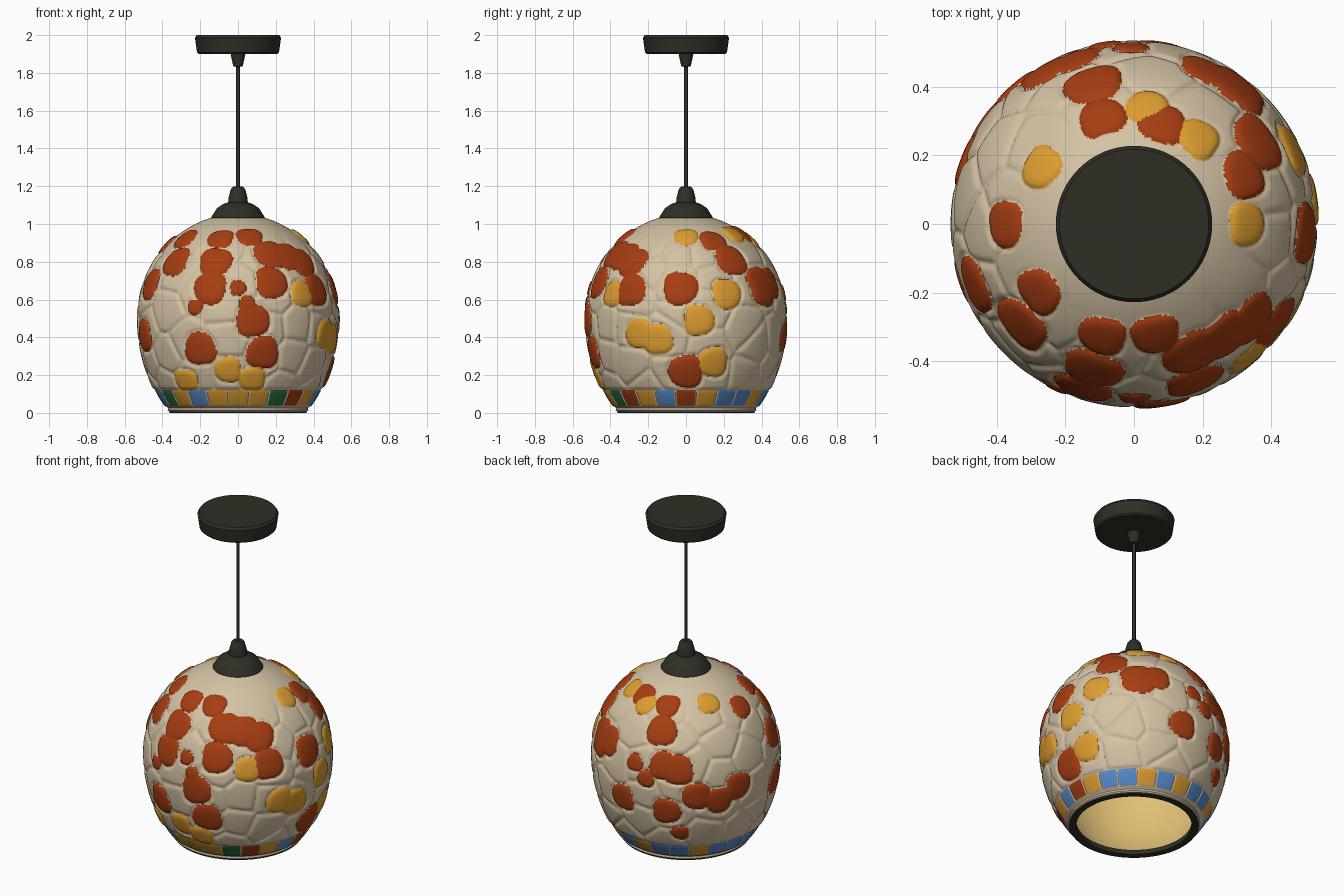
import bpy, bmesh, math, random
from mathutils import Vector, kdtree

if "Cube" in bpy.data.objects:
    bpy.data.objects.remove(bpy.data.objects["Cube"])

random.seed(4)
CREAM, RED, AMBER, BLUE, GREEN, DARK, WARM = range(7)
MATS = []
for name, c in [("cream_plaster", (.66, .54, .37)), ("rust_red", (.38, .047, .006)),
                ("amber", (.73, .34, .03)), ("blue", (.10, .27, .62)),
                ("green", (.026, .17, .06)), ("dark_metal", (.028, .028, .019)),
                ("warm_lining", (.76, .53, .18))]:
    m = bpy.data.materials.new(name)
    m.diffuse_color = (*c, 1)
    m.use_nodes = True
    m.node_tree.nodes["Principled BSDF"].inputs["Base Color"].default_value = m.diffuse_color
    MATS.append(m)


def finish(bm, name, mats, angle=40):
    me = bpy.data.meshes.new(name)
    bm.to_mesh(me)
    bm.free()
    ob = bpy.data.objects.new(name, me)
    bpy.context.collection.objects.link(ob)
    for i in mats:
        me.materials.append(MATS[i])
    bpy.ops.object.select_all(action='DESELECT')
    ob.select_set(True)
    bpy.context.view_layer.objects.active = ob
    bpy.ops.object.shade_smooth_by_angle(angle=math.radians(angle))
    return ob


def lathe(name, prof, mat, n=64, flip=False):
    bm = bmesh.new()
    rings = [[bm.verts.new((r * math.cos(2 * math.pi * i / n), r * math.sin(2 * math.pi * i / n), z))
              for i in range(n)] for r, z in prof]
    for a, b in zip(rings, rings[1:]):
        for i in range(n):
            j = (i + 1) % n
            bm.faces.new((a[i], a[j], b[j], b[i]))
    bmesh.ops.remove_doubles(bm, verts=bm.verts, dist=1e-5)
    if flip:
        bmesh.ops.reverse_faces(bm, faces=bm.faces)
    return finish(bm, name, [mat])


# --- globe base shape: two half ellipsoids
def base_r(z):
    k = (z - .5) / (.55 if z > .5 else .68)
    return .525 * math.sqrt(max(0, 1 - k * k))


def on_globe(a, z):
    r = base_r(z)
    return Vector((r * math.cos(a), r * math.sin(a), z))


pebbles = []


def place(az, el, col, size, spots):
    """Coloured pebbles at (across, up) from the globe centre, as seen from a direction."""
    az, el = math.radians(az), math.radians(el)
    for u, v in spots:
        depth = math.sqrt(max(0, .535 ** 2 - u * u - v * v))
        z = min(.975, .5 + v * math.cos(el) + depth * math.sin(el))
        d = depth * math.cos(el) - v * math.sin(el)
        a = math.atan2(d * math.sin(az) + u * math.cos(az), d * math.cos(az) - u * math.sin(az))
        p = on_globe(a, z)
        s = size * (.8 if z > .88 else 1)          # pebbles shrink towards the top
        east = Vector((-math.sin(a), math.cos(a), 0))
        north = (on_globe(a, z + .01) - on_globe(a, z - .01)).normalized()
        pebbles.append((p, east / s, north / s, col))


place(-90, 0, RED, .087, [(-.27, .42), (-.33, .3), (-.09, .42), (.06, .43), (-.12, .3), (.08, -.01), (-.2, -.16),
                          (.13, -.18), (.17, .34), (.26, .33), (.34, .3), (.18, .19), (.42, .15),
                          (-.5, -.09), (-.47, .18), (-.15, .16)])
place(-90, 0, RED, .042, [(-.23, .06), (0, .16), (.05, .08)])
place(-90, 0, AMBER, .07, [(.34, .13), (-.05, -.27), (.07, -.32), (-.25, -.33)])
place(0, 0, RED, .09, [(-.03, .16), (.14, .41), (.24, .31), (.41, .15), (0, -.28)])
place(0, 0, AMBER, .08, [(0, .43), (.22, .13), (.07, -.01), (-.15, -.11), (-.25, -.08), (.14, -.23)])
place(-90, 90, RED, .085, [(-.09, .3), (.08, .28), (-.37, 0), (-.12, .41), (-.26, .45), (.22, .45), (.31, .39)])
place(-90, 90, AMBER, .08, [(.04, .33), (.18, .24), (-.26, .16)])
place(125, 25, RED, .08, [(-.13, -.08), (-.36, -.25), (.06, -.25), (.19, -.27), (.3, -.19), (-.11, -.33)])
place(125, 25, RED, .05, [(-.29, -.06), (-.23, -.15), (-.03, -.44)])
kd = kdtree.KDTree(len(pebbles))
for i, p in enumerate(pebbles):
    kd.insert(p[0], i)
kd.balance()

# --- plain cream pebbles fill the rest
plain = []
for _ in range(1500):
    p = on_globe(random.uniform(-math.pi, math.pi), random.uniform(.13, .92))
    if all((p - q).length > .15 for q in plain):
        plain.append(p)
kc = kdtree.KDTree(len(plain))
for i, p in enumerate(plain):
    kc.insert(p, i)
kc.balance()

BAND = "RABBABABBABBBBGABAAAGRAB"      # tile colours around the bottom band
CODE = {"R": RED, "A": AMBER, "B": BLUE, "G": GREEN}


def pattern(p, a):
    """Colour and raised height of the shade at a point."""
    if p.z < .12:
        t = math.degrees(a) / 15 + .5
        gap = abs(t % 1 - .5) > .45 or p.z < .04
        return (CREAM, 0) if gap else (CODE[BAND[int(t) % 24]], .004)
    best, col = 9, CREAM
    for _, i, _ in kd.find_n(p, 5):
        s, e, n, c = pebbles[i]
        x, y = (p - s).dot(e), (p - s).dot(n)
        q = (abs(x) ** 2.5 + abs(y) ** 2.5) * (1 + .12 * math.sin(3 * math.atan2(y, x) + i))
        if q < best:
            best, col = q, c
    edge = min(1, (p.z - .12) / .02)
    if best < 1:
        return col, .015 * math.sqrt(1 - best * best) * edge
    (_, _, d1), (_, _, d2) = kc.find_n(p, 2)
    k = min(1, (d2 - d1) / .05)
    fade = max(0, min(1, (.95 - p.z) / .12))
    return CREAM, .010 * k * (2 - k) * fade * edge * min(1, (best - 1) / .5) + .003 * (1 - fade)


# --- mosaic shade
NA, NR = 432, 150
t0, t1 = -math.asin(.465 / .68), math.asin(.53 / .55)
zs = []
for j in range(NR + 1):
    s = math.sin(t0 + (t1 - t0) * j / NR)
    zs.append(.5 + s * (.55 if s > 0 else .68))
bm = bmesh.new()
grid = []
for z in zs:
    row = []
    for i in range(NA):
        a = 2 * math.pi * i / NA
        p = on_globe(a, z)
        nrm = Vector((p.x, p.y, (z - .5) * .95)).normalized()
        row.append(bm.verts.new(p + nrm * pattern(p, a)[1]))
    grid.append(row)
for j in range(NR):
    zc = (zs[j] + zs[j + 1]) / 2
    for i in range(NA):
        k = (i + 1) % NA
        f = bm.faces.new((grid[j][i], grid[j][k], grid[j + 1][k], grid[j + 1][i]))
        a = 2 * math.pi * (i + .5) / NA
        f.material_index = pattern(on_globe(a, zc), a)[0]
finish(bm, "mosaic_shade", range(7), 60)

# --- lining, rim and dark rim edge
lining = [(.325, .005)] + [(base_r(z) - .03, z) for z in (.04 + .95 * i / 20 for i in range(21))] + [(0, 1.01)]
lathe("inner_lining", lining, WARM, flip=True)
lathe("rim", [(.365, .008), (.372, .014), (.37, .026), (base_r(.035), .036)], CREAM, 96)
lathe("rim_edge", [(.325, .03), (.325, .002), (.33, 0), (.362, 0), (.367, .012)], DARK, 96)

# --- lamp holder, cord and ceiling canopy
lathe("lamp_holder", [(0, 1.025), (.14, 1.025), (.142, 1.035), (.11, 1.085), (.08, 1.105),
                      (.052, 1.115), (.05, 1.14), (.038, 1.185), (.028, 1.197), (0, 1.2)], DARK)
lathe("cord", [(.01, 1.18), (.01, 1.86)], DARK, 16)
lathe("cord_grip", [(0, 1.83), (.025, 1.835), (.034, 1.875), (.04, 1.905)], DARK, 32)
lathe("ceiling_canopy", [(0, 1.9), (.208, 1.9), (.217, 1.908), (.228, 1.985), (.218, 2), (0, 2)], DARK, 96)
